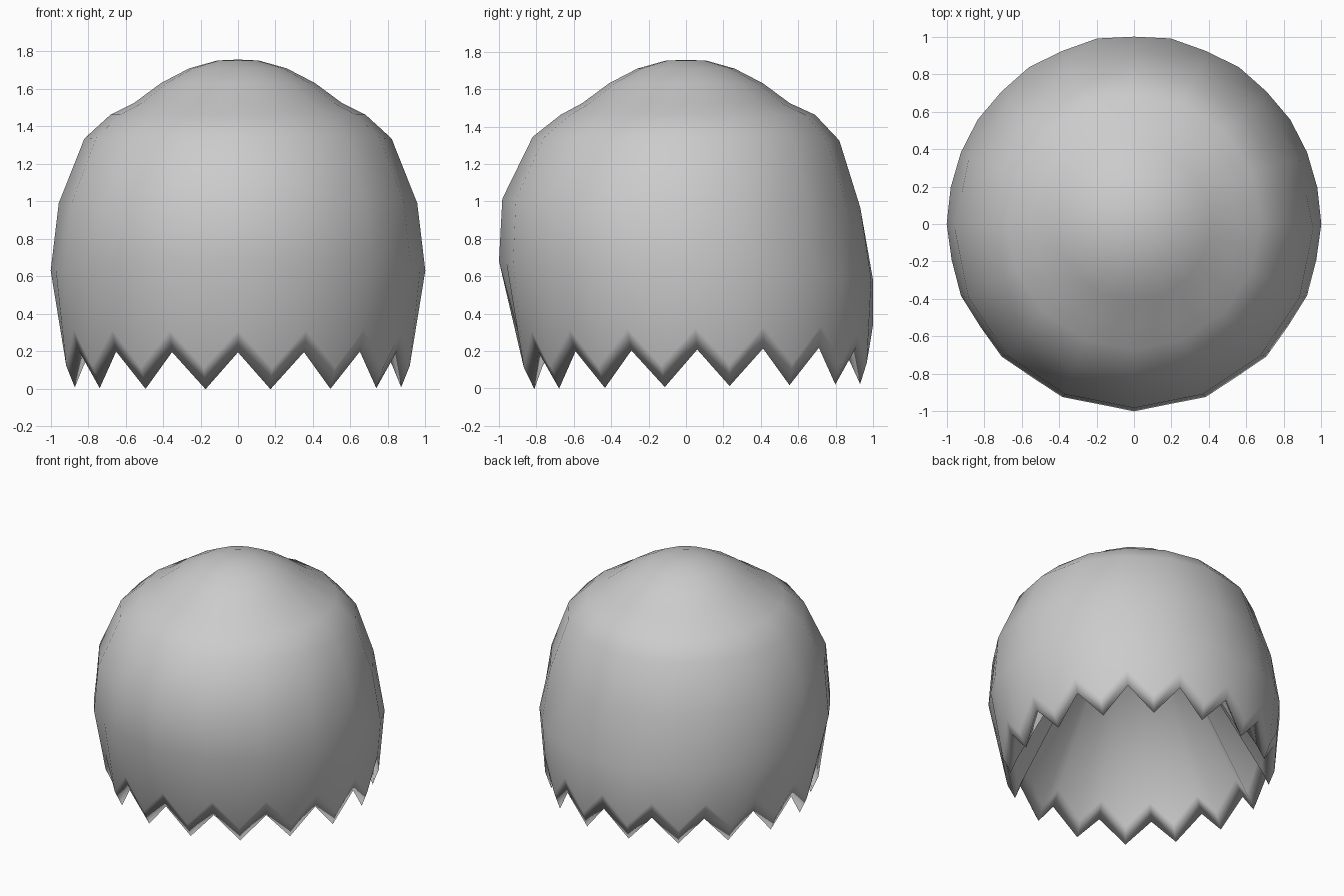
import bpy, bmesh
from math import sin, cos, pi

if "Cube" in bpy.data.objects:
    bpy.data.objects.remove(bpy.data.objects["Cube"])

TEETH = 16
COLS = TEETH * 2      # even columns meet the notches, odd columns the tooth tips
CHORD = cos(pi / TEETH)

# Outer wall from top to rim: radius and z on notch columns, radius and z on
# tip columns, y shift of the ring, slope of the ring along y
dome = [(0.11, 1.752, 0.0, 0.0), (0.26, 1.71, 0.0, 0.0), (0.41, 1.632, 0.0, 0.0),
        (0.555, 1.525, 0.0, 0.0), (0.68, 1.463, 0.01, 0.0), (0.82, 1.335, 0.0, -0.012),
        (0.957, 0.99, -0.025, -0.025)]
outer = [(r, z, r * CHORD, z, dy, t) for r, z, dy, t in dome]
outer.append((1.0, 0.63, 0.995, 0.63, 0.0, -0.05))        # widest ring
outer.append((0.95, 0.325, 0.935, 0.125, 0.05, 0.015))    # start of rim
rim = (0.92, 0.208, 0.888, 0.01, 0.06, 0.015)             # toothed edge
# Inner wall: hem behind the teeth, then a tapering lining
inner = [(0.86, 0.325, 0.84, 0.125, 0.055, 0.015)]

bm = bmesh.new()


def ring(row):
    r0, z0, r1, z1, dy, tilt = row
    verts = []
    for i in range(COLS):
        a = 2 * pi * i / COLS
        r, z = (r1, z1) if i % 2 else (r0, z0)
        if i % 2 and r0 == 1.0:                 # flatter front, rounder back
            r += 0.015 * cos(a)
        y = r * cos(a)
        verts.append(bm.verts.new((r * sin(a), y + dy, z + tilt * y)))
    return verts


# Shell: outer wall, toothed rim, inner hem
rings = [ring(row) for row in outer + [rim] + inner]
for a, b in zip(rings, rings[1:]):
    for i in range(COLS):
        j = (i + 1) % COLS
        bm.faces.new((a[i], a[j], b[j], b[i]))

# Crown cap outside, lining cone inside
for loop, z in ((rings[0], 1.757), (rings[-1], 1.7)):
    tip = bm.verts.new((0, 0, z))
    for i in range(COLS):
        bm.faces.new((loop[i], loop[(i + 1) % COLS], tip))

bmesh.ops.recalc_face_normals(bm, faces=bm.faces)
for f in bm.faces:
    f.smooth = True

mesh = bpy.data.meshes.new("jagged_shell")
bm.to_mesh(mesh)
bm.free()
shell = bpy.data.objects.new("jagged_shell", mesh)
bpy.context.collection.objects.link(shell)
